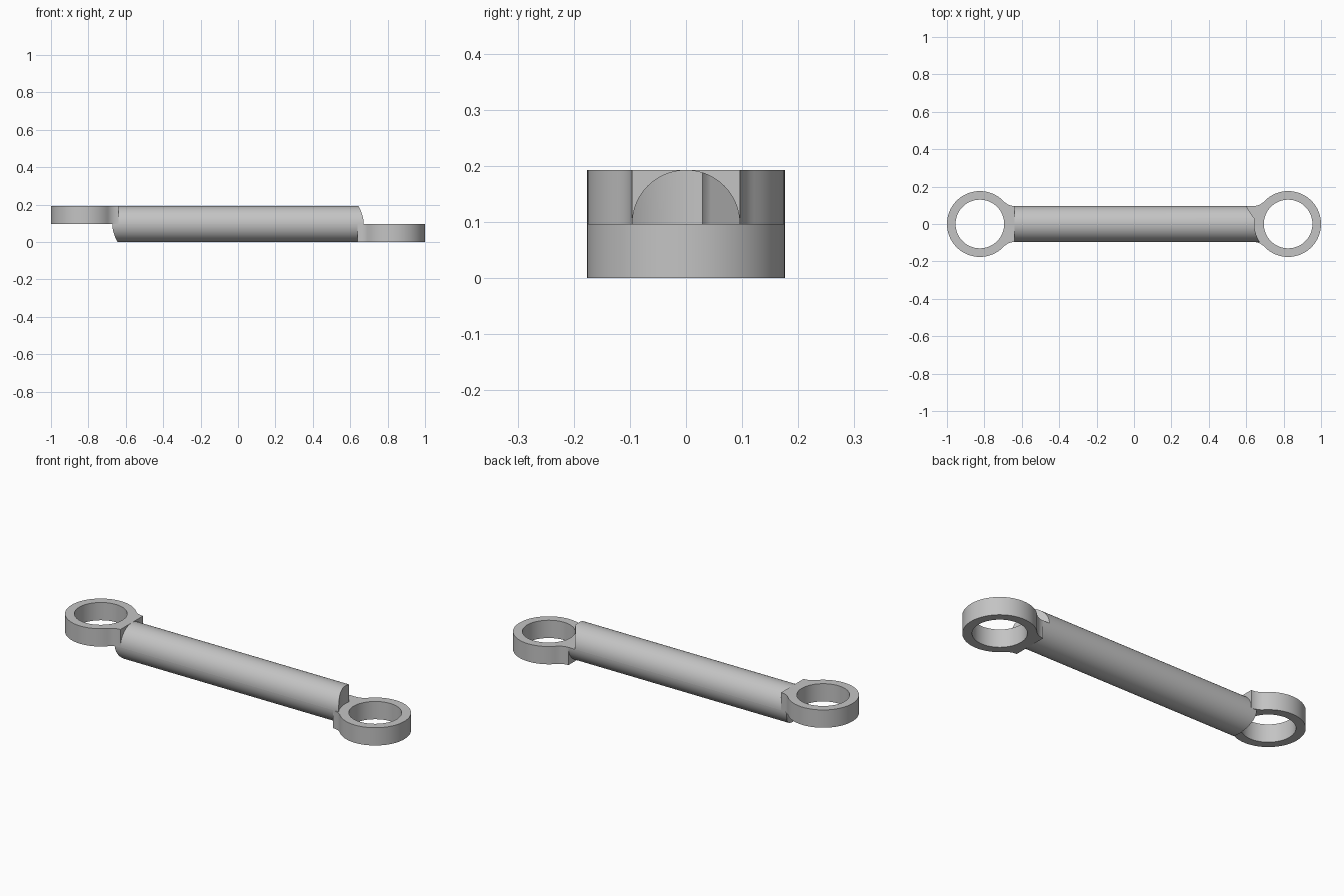
import bpy, bmesh
from math import sin, cos, pi, sqrt, atan2, radians
from mathutils import Matrix

cube = bpy.data.objects.get("Cube")
if cube:
    bpy.data.objects.remove(cube)

EYE_X = 0.824      # distance from centre to each eye axis
OUTER, HOLE = 0.176, 0.13
ROD = 0.0965       # rod radius, also the eye thickness
FILLET = 0.08
CUT = 0.18         # clearance radius around each eye

steel = bpy.data.materials.new("steel_grey")
steel.use_nodes = True
colour = (0.55, 0.55, 0.55, 1)
steel.diffuse_color = colour
steel.node_tree.nodes["Principled BSDF"].inputs["Base Color"].default_value = colour

# Half turn that carries the right-hand low end onto the opposite high end
FLIP = Matrix.Translation((0, 0, 2 * ROD)) @ Matrix.Rotation(pi, 4, 'Y')


def finish(name, bm, matrix):
    bm.transform(matrix)
    bmesh.ops.recalc_face_normals(bm, faces=bm.faces)
    mesh = bpy.data.meshes.new(name)
    bm.to_mesh(mesh)
    bm.free()
    mesh.materials.append(steel)
    obj = bpy.data.objects.new(name, mesh)
    bpy.context.collection.objects.link(obj)
    bpy.context.view_layer.objects.active = obj
    obj.select_set(True)
    bpy.ops.object.shade_smooth_by_angle(angle=radians(30))
    obj.select_set(False)


def eye_outline():
    """Ring with a filleted neck reaching towards the rod (-x)."""
    fy = ROD + FILLET
    fx = sqrt((OUTER + FILLET) ** 2 - fy ** 2)
    tangent = atan2(fy, fx)
    # neck end, fillet, then the ring up to its far side
    half = [(fx, ROD * i / 6) for i in range(7)]
    sweep = pi / 2 - tangent
    for i in range(1, 9):
        a = -pi / 2 - sweep * i / 8
        half.append((fx + FILLET * cos(a), fy + FILLET * sin(a)))
    for i in range(1, 33):
        a = tangent + (pi - tangent) * i / 32
        half.append((OUTER * cos(a), OUTER * sin(a)))
    return half + [(x, -y) for x, y in half[-2:0:-1]]


def eye(name, matrix):
    bm = bmesh.new()
    loops = []
    outline = eye_outline()
    inner = [(HOLE * x / sqrt(x * x + y * y), HOLE * y / sqrt(x * x + y * y))
             for x, y in outline]
    for pts, z in ((outline, 0), (outline, ROD), (inner, ROD), (inner, 0)):
        loops.append([bm.verts.new((EYE_X - x, y, z)) for x, y in pts])
    n = len(outline)
    for k in range(4):
        a, b = loops[k], loops[(k + 1) % 4]
        for i in range(n):
            j = (i + 1) % n
            bm.faces.new((a[i], a[j], b[j], b[i]))
    finish(name, bm, matrix)


def rod_end(y, bevelled):
    if bevelled and y > 0.03:
        return 0.641 - 0.62 * (y - 0.03)
    return EYE_X - sqrt(CUT ** 2 - y * y)


def half_rod(name, matrix, bevelled):
    """Upper half cylinder, hollowed at the ends to clear the eyes."""
    bm = bmesh.new()
    n = 40
    columns = []
    for i in range(n + 1):
        a = pi * i / n
        y, z = ROD * cos(a), ROD + ROD * sin(a)
        ends = (rod_end(y, bevelled), -rod_end(y, False))
        columns.append([bm.verts.new((x, y, h)) for x, h in
                        ((ends[0], ROD), (ends[0], z), (ends[1], z), (ends[1], ROD))])
    for a, b in zip(columns, columns[1:]):
        for k in range(4):
            m = (k + 1) % 4
            bm.faces.new((a[k], a[m], b[m], b[k]))
    bmesh.ops.remove_doubles(bm, verts=bm.verts, dist=1e-5)
    finish(name, bm, matrix)


eye("lower_eye", Matrix.Identity(4))
eye("upper_eye", FLIP)
half_rod("rod_upper_half", Matrix.Identity(4), True)
half_rod("rod_lower_half", FLIP, False)
